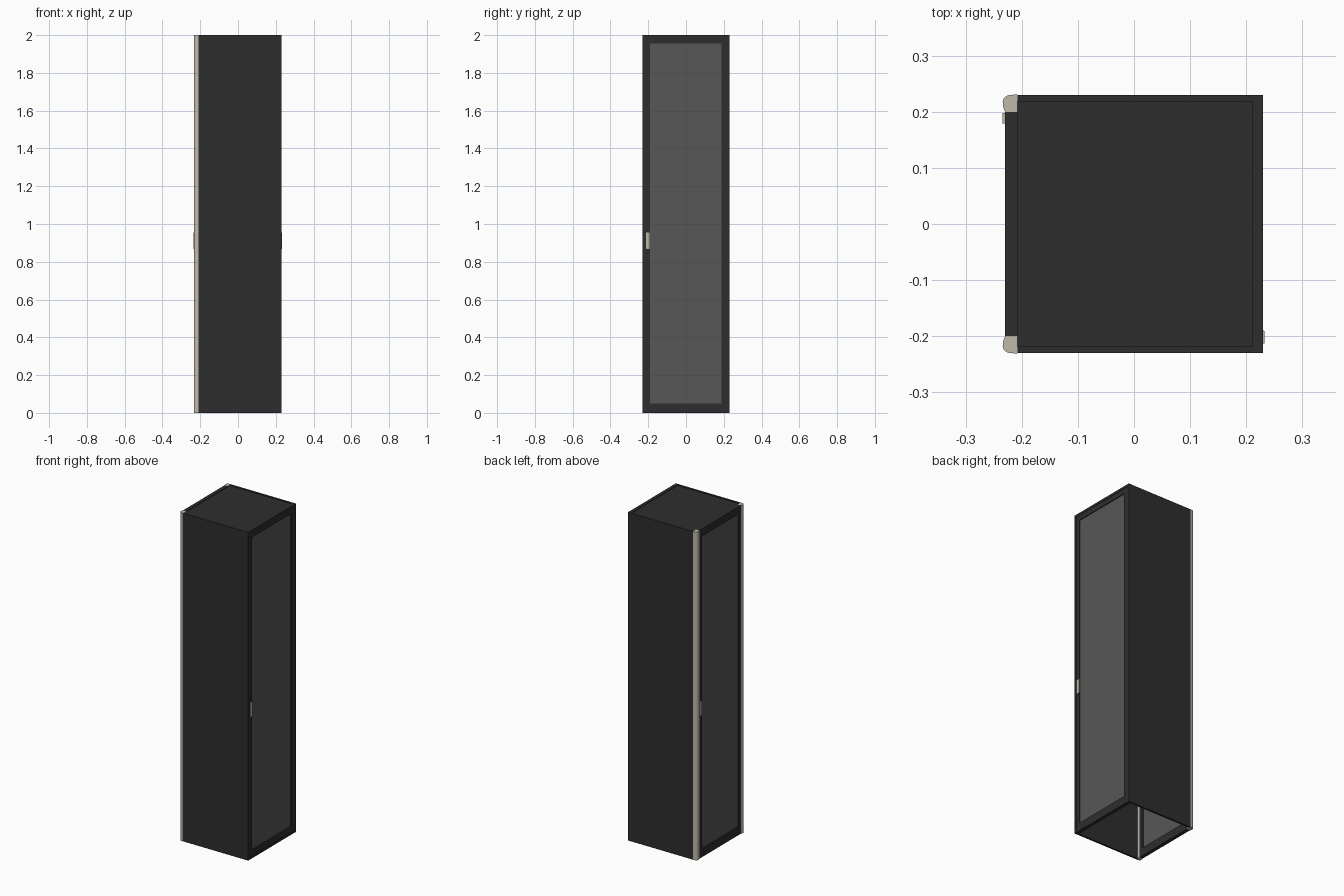
import bpy, bmesh, math

if "Cube" in bpy.data.objects:
    bpy.data.objects.remove(bpy.data.objects["Cube"])


def material(name, rgb):
    m = bpy.data.materials.new(name)
    m.diffuse_color = (*rgb, 1)
    m.use_nodes = True
    m.node_tree.nodes["Principled BSDF"].inputs["Base Color"].default_value = m.diffuse_color
    return m


BLACK = material("cabinet black", (0.027, 0.027, 0.027))
GREY = material("mesh grey", (0.095, 0.095, 0.095))
BEIGE = material("trim beige", (0.52, 0.48, 0.40))


def finish(name, bm, mat, bevel=0.0):
    me = bpy.data.meshes.new(name)
    bmesh.ops.recalc_face_normals(bm, faces=bm.faces)
    bm.to_mesh(me)
    bm.free()
    me.materials.append(mat)
    ob = bpy.data.objects.new(name, me)
    bpy.context.collection.objects.link(ob)
    if bevel:
        mod = ob.modifiers.new("soft edges", 'BEVEL')
        mod.width = bevel
        mod.segments = 2
    return ob


def box(name, x, y, z, mat, bevel=0.0):
    bm = bmesh.new()
    bmesh.ops.create_cube(bm, size=1)
    for v in bm.verts:
        v.co = [lo + (c + 0.5) * (hi - lo) for c, (lo, hi) in zip(v.co, (x, y, z))]
    return finish(name, bm, mat, bevel)


def frame(name, x, outer, inner, mat):
    """Rectangular ring in the y-z plane; outer and inner are (y0, y1, z0, z1)."""
    bm = bmesh.new()
    rings = []
    for xx in x:
        for y0, y1, z0, z1 in (outer, inner):
            rings.append([bm.verts.new((xx, a, b))
                          for a, b in ((y0, z0), (y1, z0), (y1, z1), (y0, z1))])
    o0, i0, o1, i1 = rings
    for a, b in ((o0, i0), (i0, i1), (i1, o1), (o1, o0)):
        for k in range(4):
            n = (k + 1) % 4
            bm.faces.new((a[k], a[n], b[n], b[k]))
    return finish(name, bm, mat)


def post(name, side):
    """Upright with a rounded outer corner."""
    pts = [(-0.208, 0.2), (-0.23, 0.2), (-0.2335, 0.21)]
    for k in range(7):
        a = math.radians(180 - 15 * k)
        pts.append((-0.2195 + 0.0145 * math.cos(a), 0.2175 + 0.0125 * math.sin(a)))
    pts.append((-0.208, 0.231))
    bm = bmesh.new()
    base = bm.faces.new([bm.verts.new((x, y * side, 0)) for x, y in pts])
    top = bmesh.ops.extrude_face_region(bm, geom=[base])["geom"]
    for v in top:
        if isinstance(v, bmesh.types.BMVert):
            v.co.z = 2.0
    ob = finish(name, bm, BEIGE)
    bpy.context.view_layer.objects.active = ob
    ob.select_set(True)
    bpy.ops.object.shade_smooth_by_angle(angle=math.radians(35))
    ob.select_set(False)


# side walls and corner posts
for label, s in (("front", -1), ("back", 1)):
    box(label + "_wall", (-0.208, 0.21), sorted((s * 0.218, s * 0.23)), (0, 2), BLACK)
    post(label + "_post", s)

# roof, set slightly below the rim; the bottom stays open
box("roof", (-0.208, 0.21), (-0.218, 0.218), (1.982, 1.997), BLACK)

# right side: surround, door leaf and mesh panel
frame("right_surround", (0.21, 0.23), (-0.23, 0.23, 0, 2),
      (-0.217, 0.217, 0.014, 1.986), BLACK)
frame("right_door_frame", (0.212, 0.229), (-0.216, 0.216, 0.015, 1.985),
      (-0.19, 0.187, 0.05, 1.955), BLACK)
box("right_door_panel", (0.217, 0.224), (-0.191, 0.188), (0.049, 1.956), GREY)

# left side: door between the posts
frame("left_door_frame", (-0.23, -0.208), (-0.2, 0.2, 0, 2),
      (-0.178, 0.174, 0.05, 1.955), BLACK)
box("left_door_panel", (-0.225, -0.217), (-0.179, 0.175), (0.049, 1.956), GREY)

# door handles
box("right_handle", (0.226, 0.2325), (-0.213, -0.19), (0.868, 0.955), BEIGE, 0.001)
box("left_handle", (-0.2345, -0.226), (0.179, 0.198), (0.868, 0.955), BEIGE, 0.001)
